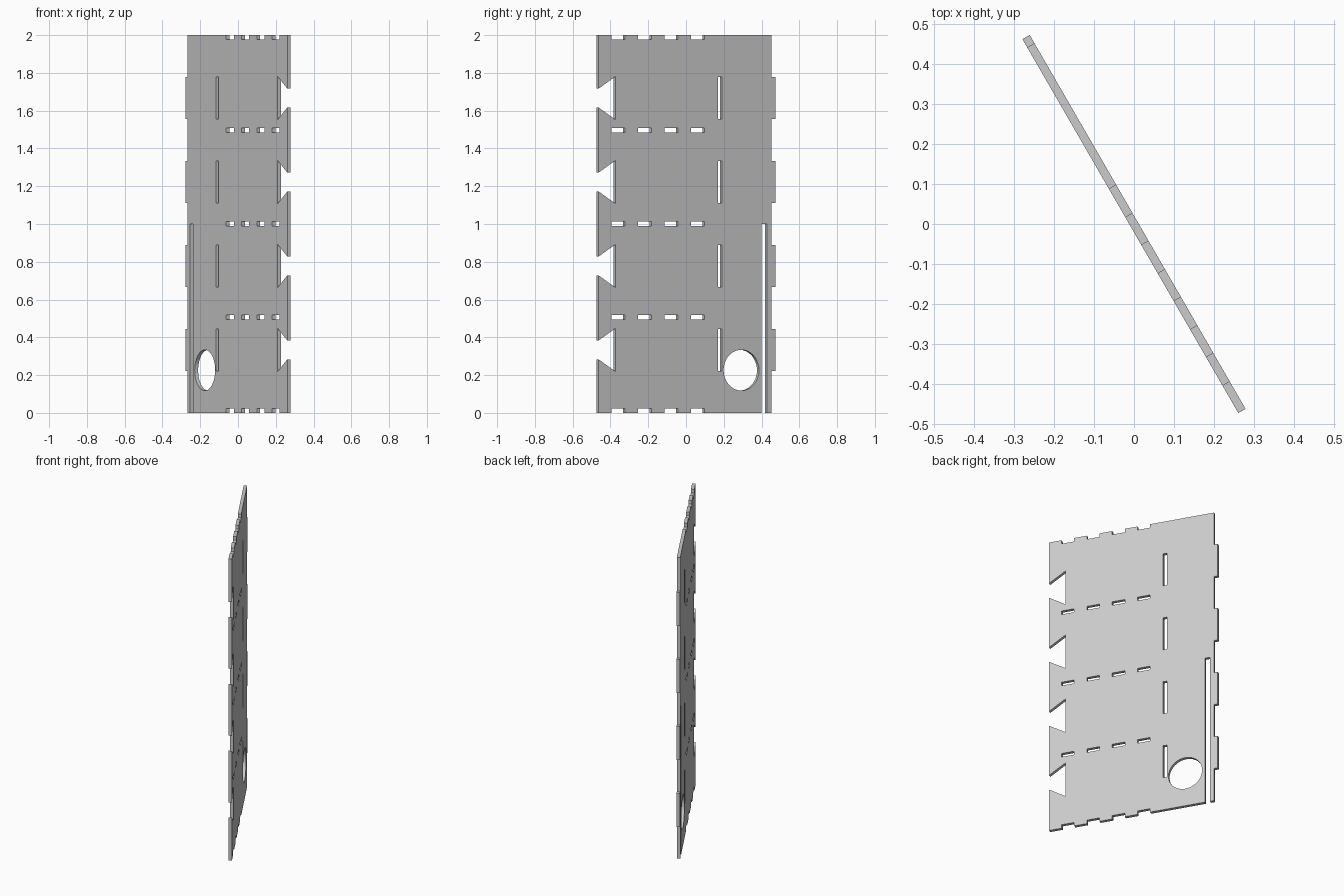
import bpy, bmesh
from math import radians, sin, cos, pi
from mathutils import Matrix, Vector

cube = bpy.data.objects.get("Cube")
if cube:
    bpy.data.objects.remove(cube)

# Panel dimensions, u runs along the width, z is height
HEIGHT, HALF, THICK = 2.0, 0.54, 0.021
KERF = 0.024                      # slot width and tab depth
EDGE = HALF - KERF                # plain edge, tabs reach HALF
unit = HEIGHT / 9
tab_spans = [(unit * k, unit * (k + 1)) for k in (1, 3, 5, 7)]
notch_spans = [(-0.46 + 0.162 * i, -0.379 + 0.162 * i) for i in range(4)]
spring_gap = (0.457, 0.49)


def rect(u0, u1, z0, z1):
    return [(u0, z0), (u1, z0), (u1, z1), (u0, z1)]


# Outline: bottom notches and the long spring gap
outline = [(-HALF, 0)]
for a, b in notch_spans:
    outline += [(a, 0), (a, KERF), (b, KERF), (b, 0)]
a, b = spring_gap
outline += [(a, 0), (a, 1), (b, 1), (b, 0), (EDGE, 0)]
# Tabs up one side
for low, high in tab_spans:
    outline += [(EDGE, low), (HALF, low), (HALF, high), (EDGE, high)]
outline += [(EDGE, HEIGHT)]
# Top notches
for a, b in reversed(notch_spans):
    outline += [(b, HEIGHT), (b, HEIGHT - KERF), (a, HEIGHT - KERF), (a, HEIGHT)]
outline += [(-HALF, HEIGHT)]
# Dovetail cut-outs down the other side
for low, high in reversed(tab_spans):
    mid = (low + high) / 2
    outline += [(-HALF, mid + 0.05), (-0.436, mid + 0.115),
                (-0.436, mid - 0.115), (-HALF, mid - 0.05)]

# Holes: upright slots, shelf slots and the round opening
holes = [rect(0.19, 0.19 + KERF, low, high) for low, high in tab_spans]
for k in (1, 2, 3):
    z = k * 0.495
    holes += [rect(a, b, z, z + KERF) for a, b in notch_spans]
holes.append([(0.332 + 0.108 * cos(2 * pi * i / 48), 0.226 + 0.108 * sin(2 * pi * i / 48))
              for i in range(48)])

# Filled flat curve gives the panel its thickness
curve = bpy.data.curves.new("panel_profile", "CURVE")
curve.dimensions = "2D"
curve.fill_mode = "BOTH"
curve.extrude = THICK / 2
for loop in [outline] + holes:
    spline = curve.splines.new("POLY")
    spline.points.add(len(loop) - 1)
    for point, (u, z) in zip(spline.points, loop):
        point.co = (u, z, 0, 1)
    spline.use_cyclic_u = True
source = bpy.data.objects.new("panel_profile", curve)
bpy.context.collection.objects.link(source)
bpy.context.view_layer.update()
evaluated = source.evaluated_get(bpy.context.evaluated_depsgraph_get())
mesh = bpy.data.meshes.new_from_object(evaluated)
bpy.data.objects.remove(source)

# Stand the panel upright and turn it
along = Vector((-cos(radians(60)), sin(radians(60)), 0))
up = Vector((0, 0, 1))
turn = Matrix((along, up, along.cross(up))).transposed().to_4x4()
bm = bmesh.new()
bm.from_mesh(mesh)
bmesh.ops.remove_doubles(bm, verts=bm.verts, dist=0.0001)
bm.transform(turn)
bmesh.ops.recalc_face_normals(bm, faces=bm.faces)
for face in bm.faces:
    face.smooth = False
    face.material_index = 0
bm.to_mesh(mesh)
bm.free()

# Single grey material
grey = bpy.data.materials.new("light_grey")
grey.use_nodes = True
colour = (0.6, 0.6, 0.6, 1)
grey.diffuse_color = colour
grey.node_tree.nodes["Principled BSDF"].inputs["Base Color"].default_value = colour
mesh.materials.clear()
mesh.materials.append(grey)

mesh.name = "slotted_panel"
panel = bpy.data.objects.new("slotted_panel", mesh)
bpy.context.collection.objects.link(panel)
